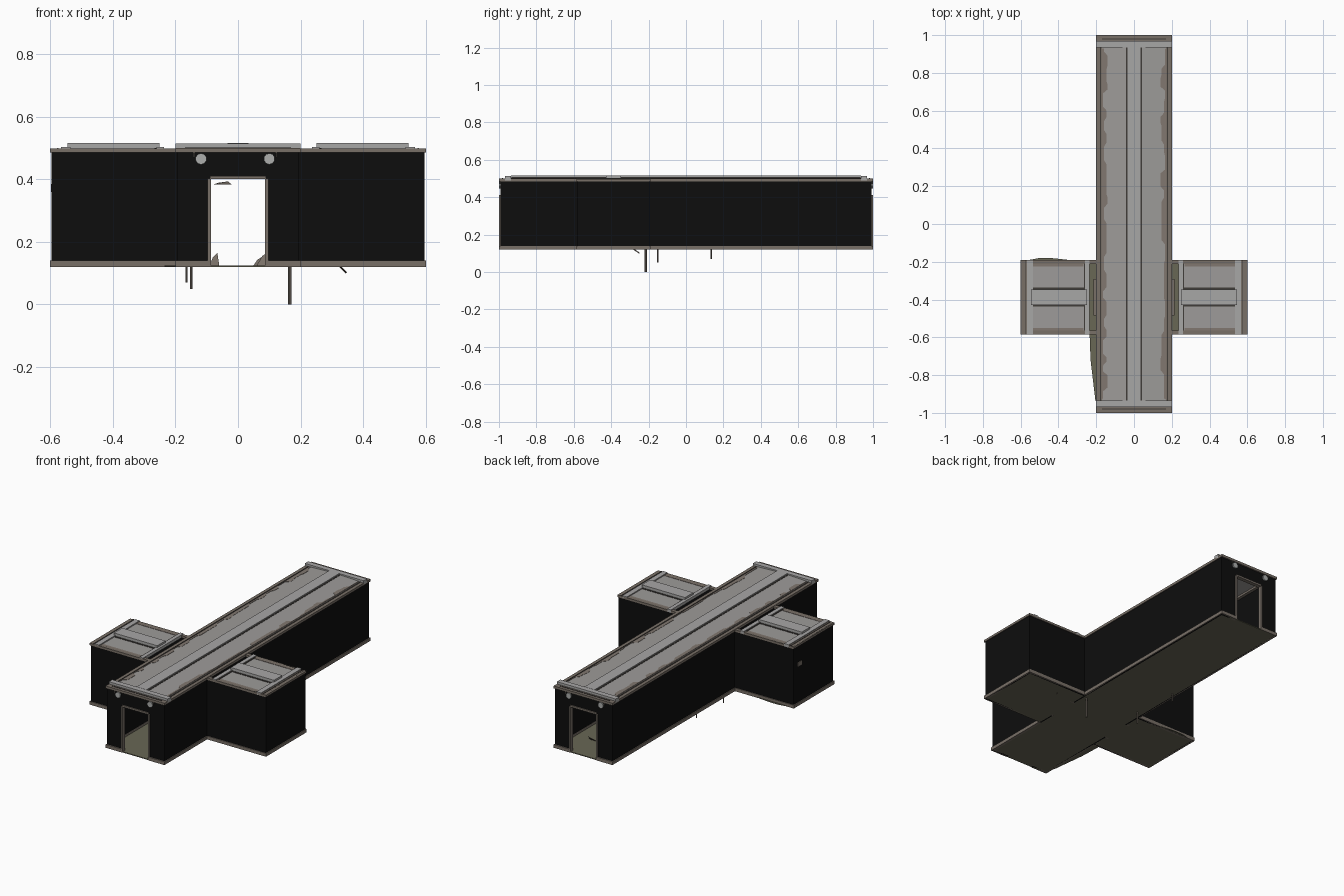
import bpy, bmesh, math, random
from mathutils import Matrix, Vector

if "Cube" in bpy.data.objects:
    bpy.data.objects.remove(bpy.data.objects["Cube"])
random.seed(4)


def material(name, rgb):
    m = bpy.data.materials.new(name)
    m.diffuse_color = (*rgb, 1)
    m.use_nodes = True
    m.node_tree.nodes["Principled BSDF"].inputs["Base Color"].default_value = m.diffuse_color
    return m


BLACK = material("black wall", (0.004, 0.004, 0.004))
ROOF = material("roof grey", (0.34, 0.33, 0.32))
BEAM = material("light beam grey", (0.39, 0.385, 0.38))
TRIM = material("weathered brown trim", (0.19, 0.16, 0.135))
RUST = material("rust edge", (0.22, 0.185, 0.16))
FLOOR = material("olive floor", (0.14, 0.135, 0.09))
LAMP = material("lamp grey", (0.42, 0.43, 0.42))
DARK = material("dark seam", (0.05, 0.045, 0.04))


def finish(name, bm, mat):
    bmesh.ops.recalc_face_normals(bm, faces=bm.faces)
    me = bpy.data.meshes.new(name)
    bm.to_mesh(me)
    bm.free()
    me.materials.append(mat)
    ob = bpy.data.objects.new(name, me)
    bpy.context.collection.objects.link(ob)
    return ob


def boxes(name, mat, *items):
    """Each item is x0, x1, y0, y1, z0, z1."""
    bm = bmesh.new()
    for x0, x1, y0, y1, z0, z1 in items:
        m = Matrix.Translation(((x0 + x1) / 2, (y0 + y1) / 2, (z0 + z1) / 2))
        m = m @ Matrix.Diagonal((abs(x1 - x0), abs(y1 - y0), abs(z1 - z0), 1))
        bmesh.ops.create_cube(bm, size=1, matrix=m)
    return finish(name, bm, mat)


def sheet(name, mat, pts, normal=(0, 0, 1), t=0.003):
    """Thin plate from an outline."""
    bm = bmesh.new()
    f = bm.faces.new([bm.verts.new(p) for p in pts])
    r = bmesh.ops.extrude_face_region(bm, geom=[f])
    vs = [g for g in r["geom"] if isinstance(g, bmesh.types.BMVert)]
    bmesh.ops.translate(bm, verts=vs, vec=Vector(normal) * t)
    return finish(name, bm, mat)


def rods(name, mat, items, sides=8):
    """Each item is start, end, radius."""
    bm = bmesh.new()
    for a, b, r in items:
        a, b = Vector(a), Vector(b)
        q = (b - a).to_track_quat('Z', 'Y').to_matrix().to_4x4()
        bmesh.ops.create_cone(bm, cap_ends=True, segments=sides, radius1=r, radius2=r,
                              depth=(b - a).length, matrix=Matrix.Translation((a + b) / 2) @ q)
    return finish(name, bm, mat)


Z0, ZB, ZT, DZ = 0.12, 0.14, 0.498, 0.405    # floor, base trim top, eave, door top
Y0, Y1, YC = -0.585, -0.19, -0.3875          # side room extent

# cross shaped floor
boxes("corridor_floor", FLOOR, (-0.197, 0.197, -0.997, 0.997, Z0, 0.125))
for s, side in ((-1, "left"), (1, "right")):
    boxes(side + "_room_floor", FLOOR, (s * 0.197, s * 0.597, Y0 + .003, Y1 - .003, Z0, 0.125))
sheet("loose_floor_edge", FLOOR, [(-0.19, Y0, 0.121), (-0.235, Y0, 0.121), (-0.23, -0.72, 0.121),
                                  (-0.205, -0.93, 0.121), (-0.19, -0.97, 0.121)])
sheet("loose_room_edge", FLOOR, [(-0.58, -0.195, 0.121), (-0.5, -0.18, 0.121),
                                 (-0.44, -0.18, 0.121), (-0.3, -0.195, 0.121)])

for e, end in ((-1, "front"), (1, "back")):
    w, o = e * 0.982, e * 0.992
    # end wall around a doorway
    boxes(end + "_wall", BLACK, (-0.195, -0.088, w, o, Z0, ZT), (0.088, 0.195, w, o, Z0, ZT),
          (-0.088, 0.088, w, o, DZ, ZT))
    # door frame with chamfered upper corners
    p, q = e * 0.975, e * 0.999
    boxes(end + "_door_frame", TRIM, (-0.097, -0.086, p, q, Z0, 0.402), (0.086, 0.097, p, q, Z0, 0.402),
          (-0.09, 0.09, p, q, 0.4, 0.411))
    # base and eave trim
    boxes(end + "_base_trim", TRIM, (-0.2, -0.097, e * 0.98, e, Z0, ZB), (0.097, 0.2, e * 0.98, e, Z0, ZB))
    boxes(end + "_eave_trim", TRIM, (-0.2, 0.2, e * 0.968, e, 0.485, 0.5))
    boxes(end + "_eave_seam", DARK, (-0.17, 0.17, e * 0.978, e * 0.983, 0.497, 0.502))
    # round wall lamps on short brackets
    rods(end + "_lamps", LAMP, [((x, e * 0.985, 0.465), (x, e, 0.465), 0.018)
                                for x in (-0.118, 0.1)], 10)
    boxes(end + "_lamp_brackets", DARK, *[(x - .003, x + .003, e * .99, e * .998, .47, .495)
                                          for x in (-0.14, 0.122)])
    # raised roof end beam
    boxes(end + "_roof_end_beam", BEAM, (-0.2, 0.2, e * 0.935, e * 0.968, 0.49, 0.514))

# corridor roof ridge with seams
boxes("roof_ridge", BEAM, (-0.034, 0.034, -0.936, 0.936, 0.495, 0.515))
boxes("roof_ridge_seams", DARK, *[(s * 0.034, s * 0.042, -0.936, 0.936, 0.495, 0.508) for s in (-1, 1)])

for s, side in ((-1, "left"), (1, "right")):
    i, o = s * 0.186, s * 0.195
    # corridor side wall with an inner doorway to the room
    boxes(side + "_corridor_wall", BLACK, (i, o, -0.99, YC - .088, Z0, ZT), (i, o, YC + .088, 0.99, Z0, ZT),
          (i, o, YC - .088, YC + .088, DZ, ZT))
    boxes(side + "_inner_door_frame", TRIM, (s * .18, s * .215, YC - .097, YC - .086, Z0, DZ),
          (s * .18, s * .215, YC + .086, YC + .097, Z0, DZ),
          (s * .18, s * .215, YC - .097, YC + .097, .4, .411))
    boxes(side + "_corridor_base_trim", TRIM, (s * .185, s * .2, -1, Y0, Z0, ZB),
          (s * .185, s * .2, Y1, 1, Z0, ZB))
    boxes(side + "_corridor_eave", TRIM, (s * .168, s * .2, -1, 1, 0.485, 0.5))
    boxes(side + "_eave_groove", DARK, (s * .176, s * .18, -0.935, 0.935, 0.497, 0.502))
    # sloped roof panel
    sheet(side + "_roof_panel", ROOF, [(s * .036, -.936, .502), (s * .17, -.936, .497),
                                       (s * .17, .936, .497), (s * .036, .936, .502)], t=.005)
    # ragged rust along the panel edge
    inner, y = [], -0.93
    while y < 0.93:
        step = random.uniform(.03, .09)
        wide = random.choice((.004, .01, .022, .028))
        inner += [(s * (.168 - wide), y + .008, .5025), (s * (.168 - wide), min(y + step, .93), .5025)]
        y += step + .012
    sheet(side + "_roof_rust", RUST, [(s * .169, -.93, .5025)] + inner + [(s * .169, .93, .5025)], t=.002)

    # side room walls
    boxes(side + "_room_walls", BLACK, (s * .19, s * .595, Y0 + .005, Y0 + .014, Z0, ZT),
          (s * .19, s * .595, Y1 - .014, Y1 - .005, Z0, ZT),
          (s * .586, s * .595, Y0 + .005, Y1 - .005, Z0, ZT))
    boxes(side + "_room_base_trim", TRIM, (s * .2, s * .6, Y0, Y0 + .015, Z0, ZB),
          (s * .2, s * .6, Y1 - .015, Y1, Z0, ZB), (s * .585, s * .6, Y0, Y1, Z0, ZB))
    boxes(side + "_room_eave", TRIM, (s * .2, s * .6, Y0, Y0 + .022, .485, .498),
          (s * .2, s * .6, Y1 - .022, Y1, .485, .498), (s * .565, s * .6, Y0, Y1, .485, .498))
    # room roof: panels, cross beams, raised middle beam
    boxes(side + "_room_roof", ROOF, (s * .24, s * .57, Y0 + .015, Y1 - .015, .488, .496))
    boxes(side + "_room_roof_seams", DARK, (s * .265, s * .535, YC - .05, YC - .04, .49, .498),
          (s * .265, s * .535, YC + .04, YC + .05, .49, .498),
          (s * .574, s * .578, Y0, Y1, .49, .5), (s * .259, s * .266, Y0 + .02, Y1 - .02, .49, .499))
    boxes(side + "_room_roof_rust", RUST, (s * .268, s * .535, Y0 + .022, Y0 + .034, .49, .498),
          (s * .268, s * .535, Y1 - .034, Y1 - .022, .49, .498))
    boxes(side + "_room_cross_beams", BEAM, (s * .236, s * .26, Y0, Y1, .485, .503),
          (s * .535, s * .566, Y0, Y1, .485, .503))
    boxes(side + "_room_middle_beam", BEAM, (s * .25, s * .544, YC - .04, YC + .04, .49, .515))

# small vent plate on the left room
boxes("wall_vent", TRIM, (-0.598, -0.594, -0.275, -0.235, 0.36, 0.385))

# broken pipes hanging below, the longest reaching the ground
rods("hanging_pipes", TRIM, [((.165, -.215, 0), (.165, -.215, .122), .006),
                             ((-.165, .135, .07), (-.165, .135, .122), .003),
                             ((-.15, -.15, .05), (-.15, -.15, .122), .004),
                             ((.345, -.25, .102), (.325, -.28, .122), .003)])

# torn scraps inside the corridor
for n, (x, y, z, w, h) in enumerate([(.06, .3, .125, .06, .05), (-.09, -.3, .125, .03, .04),
                                     (.05, .8, .125, .04, .03), (-.08, .7, .383, .06, .01)]):
    sheet("scrap_%d" % n, TRIM, [(x, y, z), (x + w, y, z), (x + w * .8, y + .03, z + h),
                                 (x + w * .3, y + .03, z + h * .6)], (0, 1, 0))
